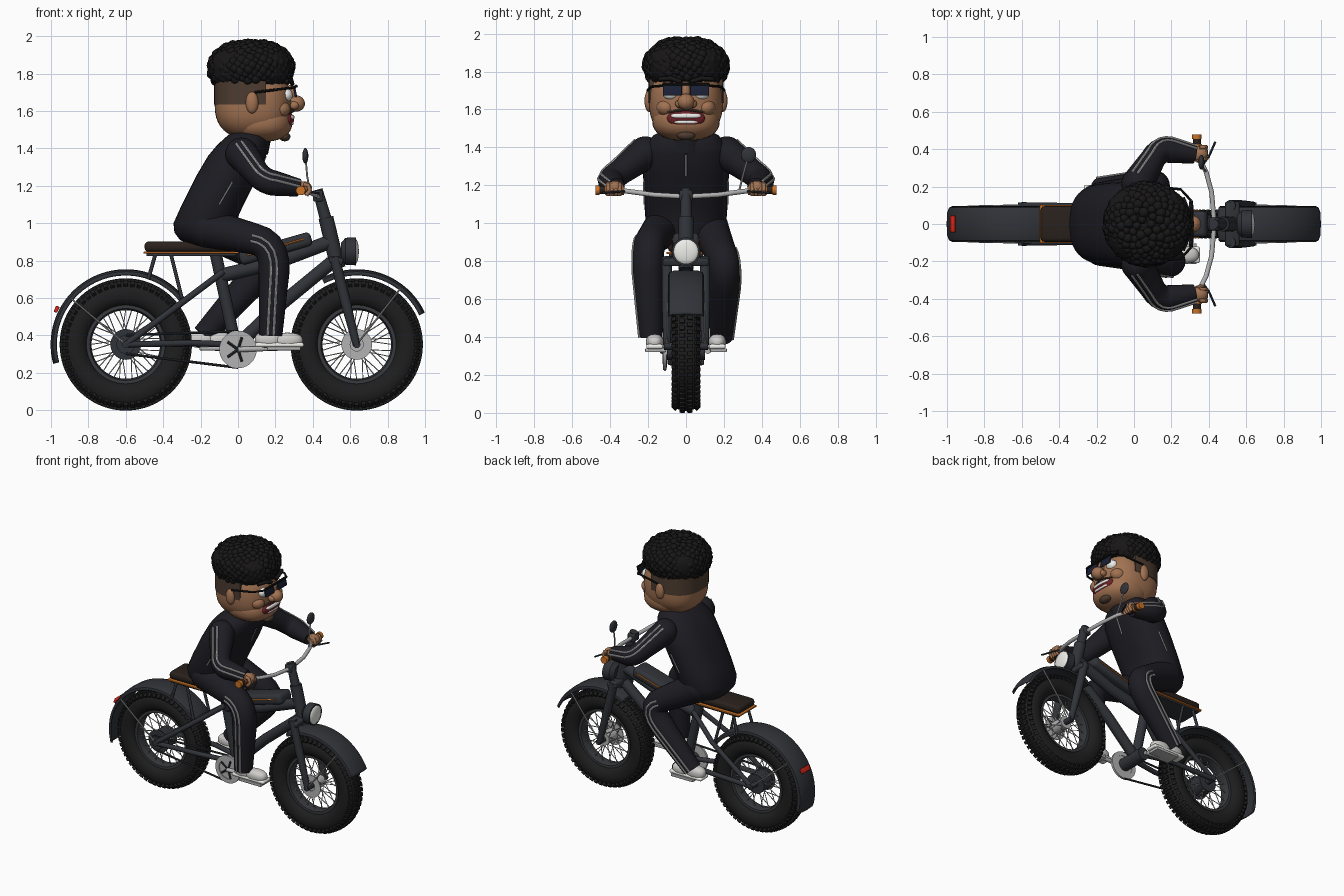
import bpy, bmesh, random
from math import sin, cos, pi, radians, sqrt
from mathutils import Vector as V, Matrix as M

if "Cube" in bpy.data.objects:
    bpy.data.objects.remove(bpy.data.objects["Cube"])

random.seed(4)
COL = dict(dark=(.03, .033, .04), tire=(.013, .013, .014), rim=(.04, .042, .047), metal=(.45, .45, .45),
           cloth=(.012, .012, .017), stripe=(.6, .6, .6), skin=(.36, .17, .085), fade=(.075, .045, .03),
           hair=(.009, .008, .008), seat=(.022, .015, .012), orange=(.6, .17, .02), shoe=(.62, .61, .59),
           white=(.85, .85, .82), lip=(.16, .015, .02), lens=(.01, .015, .035), red=(.7, .02, .01))
MATS = {}
for k, c in COL.items():
    MATS[k] = bpy.data.materials.new(k)
    MATS[k].diffuse_color = (*c, 1)

def obj(name, bm, col, ang=40):
    bmesh.ops.recalc_face_normals(bm, faces=bm.faces)
    me = bpy.data.meshes.new(name)
    for f in bm.faces:
        f.smooth = True
    bm.to_mesh(me)
    bm.free()
    me.set_sharp_from_angle(angle=radians(ang))
    me.materials.append(MATS[col])
    o = bpy.data.objects.new(name, me)
    bpy.context.collection.objects.link(o)
    return o

def loft(bm, rings, loop=False):
    vs = [[bm.verts.new(p) for p in r] for r in rings]
    n = len(vs[0])
    for a, b in zip(vs, vs[1:] + vs[:1] if loop else vs[1:]):
        for i in range(n):
            bm.faces.new((a[i], a[(i + 1) % n], b[(i + 1) % n], b[i]))
    if not loop:
        bm.faces.new(vs[0])
        bm.faces.new(vs[-1])

def tube(name, paths, r, col, n=14):
    """Round tubes along polylines; r is one radius or one per point."""
    bm = bmesh.new()
    for path in paths:
        P = [V(p) for p in path]
        d = P[-1] - P[0]
        ref = V((0, 0, 0))
        ref[min(range(3), key=lambda i: abs(d[i]))] = 1
        rings = []
        for i, p in enumerate(P):
            t = (P[min(i + 1, len(P) - 1)] - P[max(i - 1, 0)]).normalized()
            u = t.cross(ref).normalized()
            w = t.cross(u)
            rr = r[i] if isinstance(r, list) else r
            rings.append([p + rr * (cos(a) * u + sin(a) * w) for a in (2 * pi * k / n for k in range(n))])
        loft(bm, rings)
    return obj(name, bm, col)

def ball(name, c, r, col, p=1, rot=0, seg=32):
    bm = bmesh.new()
    bmesh.ops.create_uvsphere(bm, u_segments=seg, v_segments=seg // 2, radius=1)
    for v in bm.verts:
        v.co = V([abs(x) ** p * (1 if x > 0 else -1) * s for x, s in zip(v.co, r)])
    bm.transform(M.Translation(c) @ M.Rotation(rot, 4, 'Y'))
    return obj(name, bm, col, 70)

def box(name, c, s, col, bev=.01, slope=0):
    bm = bmesh.new()
    bmesh.ops.create_cube(bm, size=1)
    bm.transform(M.Diagonal((*s, 1)))
    if bev:
        bmesh.ops.bevel(bm, geom=bm.edges[:], offset=bev, segments=3, affect='EDGES', profile=.5)
    bm.transform(M.Translation(c) @ M.Rotation(-slope, 4, 'Y'))
    return obj(name, bm, col)

def lathe(name, c, prof, col, n=64):
    """Closed (y, radius) profile turned about the axle direction."""
    bm = bmesh.new()
    loft(bm, [[V(c) + V((r * cos(a), y, r * sin(a))) for y, r in prof]
              for a in (2 * pi * k / n for k in range(n))], True)
    return obj(name, bm, col)

def both(f):
    return [f(-1), f(1)]

# wheels with knobbed tyres, spokes and hubs
for nm, cx in (("front", .635), ("rear", -.6)):
    C = V((cx, 0, .352))
    lathe(nm + "_tire", C, [(.074 * abs(cos(a)) ** .8 * (1 if cos(a) > 0 else -1), .272 + .07 * sin(a))
                            for a in (2 * pi * k / 24 for k in range(24))], 'tire', 72)
    bm = bmesh.new()
    for k in range(56):
        for j, (y, r, tilt) in enumerate(((-.06, .325, .75), (-.02, .342, .1), (.02, .342, -.1), (.06, .325, -.75))):
            bmesh.ops.create_cube(bm, size=1, matrix=M.Translation(C) @ M.Rotation((k + j % 2 * .5) * pi / 28, 4, 'Y')
                                  @ M.Translation((0, y, r)) @ M.Rotation(tilt, 4, 'X') @ M.Diagonal((.022, .028, .02, 1)))
    obj(nm + "_tread", bm, 'tire', 20)
    lathe(nm + "_rim", C, [(-.04, .218), (-.04, .192), (0, .183), (.04, .192), (.04, .218)], 'rim')
    paths = []
    for k in range(36):
        a, s = 2 * pi * k / 36, (-1) ** k
        b = a + (.5 if k % 4 < 2 else -.5)
        paths.append([C + V((.045 * cos(b), .045 * s, .045 * sin(b))), C + V((.19 * cos(a), .01 * s, .19 * sin(a)))])
    tube(nm + "_spokes", paths, .0028, 'metal', 6)
    tube(nm + "_axle", [[C - V((0, .115, 0)), C + V((0, .115, 0))]], .02, 'dark')
    big = nm == "rear"
    tube(nm + "_hub", [[C - V((0, .05, 0)), C + V((0, .05, 0))]], .07 if big else .045, 'dark' if big else 'metal', 32)
    lathe(nm + "_brake_disc", C, [(y, r) for y, r in ((-.066, .035), (-.06, .035), (-.06, .082), (-.066, .082))],
          'dark' if big else 'metal', 40)
    # fender with curved lips
    a0, a1 = (38, 195) if big else (25, 118)
    bm = bmesh.new()
    rows = []
    for k in range(41):
        a = radians(a0 + (a1 - a0) * k / 40)
        rows.append([bm.verts.new(C + V((r * cos(a), y, r * sin(a)))) for y, r in
                     ((-.092, .37), (-.085, .386), (-.06, .395), (0, .398), (.06, .395), (.085, .386), (.092, .37))])
    for p, q in zip(rows, rows[1:]):
        for i in range(6):
            bm.faces.new((p[i], p[i + 1], q[i + 1], q[i]))
    m = obj(nm + "_fender", bm, 'dark').modifiers.new("thickness", 'SOLIDIFY')
    m.thickness, m.offset = .008, 0
    a = radians(140 if big else 52)
    tube(nm + "_fender_stays", both(lambda s: [C + V((0, .1 * s, 0)), C + V((.375 * cos(a), .094 * s, .375 * sin(a)))]), .005, 'metal', 8)
box("tail_light", (-.97, 0, .54), (.02, .09, .035), 'red', .005, radians(-25))

# frame, fork and supports
tube("head_tube", [[(.535, 0, .76), (.47, 0, 1.03)]], .04, 'dark', 20)
tube("down_tube", [[(.5, 0, .79), (.22, 0, .56), (0, 0, .35)]], .036, 'dark')
tube("top_tube", [[(.49, 0, .9), (.2, 0, .79), (-.09, 0, .72)]], .038, 'dark')
tube("seat_tube", [[(-.12, 0, .84), (-.01, 0, .33)]], .032, 'dark')
tube("seat_stays", both(lambda s: [(-.6, .1 * s, .352), (-.28, .095 * s, .59), (-.08, .03 * s, .74)]), .017, 'dark')
tube("chain_stays", both(lambda s: [(-.6, .1 * s, .352), (-.25, .09 * s, .36), (0, .04 * s, .35)]), .017, 'dark')
tube("seat_supports", both(lambda s: [(-.44, .08 * s, .84), (-.48, .09 * s, .7)])
     + both(lambda s: [(-.36, .08 * s, .84), (-.3, .09 * s, .6)]), .01, 'dark', 10)
tube("fork_legs", both(lambda s: [(.515, .1 * s, .82), (.57, .1 * s, .6), (.635, .1 * s, .345)]), [.028, .028, .02], 'dark')
box("fork_crown", (.525, 0, .8), (.075, .24, .04), 'dark', .012, radians(-14))
box("tank", (.2, 0, .865), (.4, .14, .075), 'dark', .025, radians(16))
tube("tank_trim", both(lambda s: [(.05, .071 * s, .83), (.35, .071 * s, .915)]), .005, 'orange', 8)
box("seat", (-.25, 0, .875), (.5, .19, .055), 'seat', .022)
box("seat_trim", (-.25, 0, .843), (.51, .205, .012), 'orange', .004)
box("seat_base", (-.25, 0, .832), (.48, .18, .015), 'dark', .004)

# headlight
tube("headlight_body", [[(.55, 0, .85), (.575, 0, .85), (.63, 0, .85)]], [.045, .072, .075], 'dark', 32)
ball("headlight_lens", (.628, 0, .85), (.018, .066, .066), 'white')

# handlebar, grips, levers, mirror
tube("stem", [[(.47, 0, 1.02), (.425, 0, 1.18)]], [.032, .027], 'dark')
box("stem_clamp", (.428, 0, 1.145), (.055, .07, .06), 'dark', .012)
tube("handlebar", [[(.335, -.46, 1.175), (.345, -.36, 1.175), (.385, -.28, 1.165), (.415, -.17, 1.15), (.43, 0, 1.14),
                    (.415, .17, 1.15), (.385, .28, 1.165), (.345, .36, 1.175), (.335, .46, 1.175)]], .013, 'metal')
tube("grips", both(lambda s: [(.342, .35 * s, 1.175), (.335, .47 * s, 1.175)]), .021, 'seat')
tube("grip_rings", both(lambda s: [(.335, .455 * s, 1.175), (.335, .478 * s, 1.175)])
     + both(lambda s: [(.338, .415 * s, 1.175), (.337, .425 * s, 1.175)]), .025, 'orange', 20)
tube("brake_levers", both(lambda s: [(.37, .32 * s, 1.17), (.4, .36 * s, 1.165), (.435, .44 * s, 1.16)]), .006, 'dark', 8)
tube("mirror_rod", [[(.385, .28, 1.17), (.37, .3, 1.25), (.362, .325, 1.34)]], .005, 'metal', 8)
ball("mirror", (.36, .33, 1.36), (.016, .04, .042), 'dark')

# drivetrain
tube("bottom_bracket", [[(0, -.1, .325), (0, .1, .325)]], .045, 'dark', 24)
lathe("chainring", (0, -.112, .325), [(-.008, .07), (-.008, .1), (.008, .1), (.008, .07)], 'metal')
tube("chainring_plate", [[(0, -.108, .325), (0, -.114, .325)]], .08, 'metal', 32)
tube("chainring_arms", [[(0, -.116, .325), (.07 * cos(a), -.116, .325 + .07 * sin(a))]
                        for a in (2 * pi * k / 5 for k in range(5))], .007, 'dark', 8)
tube("rear_cog", [[(-.6, -.1, .352), (-.6, -.085, .352)]], .05, 'dark', 28)
tube("chain", [[(-.6, -.1, .402), (0, -.11, .423)], [(-.6, -.1, .302), (0, -.11, .228)]], .007, 'dark', 8)
tube("cranks", [[(0, -.125, .325), (.23, -.125, .333)], [(0, .115, .325), (-.14, .125, .333)]], .014, 'metal')

# rider torso: lofted oval sections
bm = bmesh.new()
loft(bm, [[V((x + rx * cos(a), ry * abs(sin(a)) ** .75 * (1 if sin(a) > 0 else -1), z))
           for a in (2 * pi * k / 40 for k in range(40))] for z, x, rx, ry in
          ((.885, -.17, .08, .13), (.91, -.175, .135, .175), (.95, -.18, .16, .2), (1, -.18, .165, .212), (1.1, -.135, .165, .22),
           (1.25, -.06, .165, .226), (1.36, -.005, .155, .228), (1.42, .025, .135, .21), (1.465, .045, .105, .17), (1.5, .055, .07, .1))])
obj("jacket", bm, 'cloth', 75)
tube("collar", [[(.05, 0, 1.4), (.08, 0, 1.5)]], [.115, .105], 'cloth', 28)
tube("jacket_zip", [[(.105, 0, 1.25), (.15, 0, 1.36)]], .004, 'stripe', 8)
tube("jacket_pockets", both(lambda s: [(-.03, .222 * s, 1.22), (-.1, .221 * s, 1.1)]), .004, 'stripe', 8)

# limbs with rounded joints and double side stripes
def limb(name, a, b, c, r, out, s):
    a, b, c = V(a), V(b), V(c)
    p, q = b.lerp(a, .3), b.lerp(c, .3)
    pts = [a] + [p.lerp(b, t).lerp(b.lerp(q, t), t) for t in (0, .2, .4, .6, .8, 1)] + [c]
    rad = [r[0]] + [r[1]] * 6 + [r[2]]
    tube(name, [pts], rad, 'cloth', 24)
    ball(name + "_top", a, [r[0]] * 3, 'cloth')
    paths = [[], []]
    for i, pt in enumerate(pts):
        t = (pts[min(i + 1, 7)] - pts[max(i - 1, 0)]).normalized()
        o = V(out)
        o = (o - o.dot(t) * t).normalized()
        for path, e in zip(paths, (-1, 1)):
            path.append(pt + rad[i] * .98 * o + e * .016 * t.cross(o))
    tube(name + "_stripes", [x[(0 if r[0] < .1 else 1):] for x in paths], .007, 'stripe', 8)

for s, nm in ((-1, "right"), (1, "left")):
    limb(nm + "_sleeve", (.02, .215 * s, 1.37), (.135, .405 * s, 1.225), (.325, .37 * s, 1.19), (.088, .068, .048), (0, s, .5), s)
    # hand with fingers curled on the grip
    ball(nm + "_palm", (.35, .375 * s, 1.19), (.045, .04, .034), 'skin')
    tube(nm + "_fingers", [[(.35, y * s, 1.208), (.375, y * s, 1.203), (.385, y * s, 1.175), (.365, y * s, 1.15)]
                           for y in (.35, .37, .39, .41)], .012, 'skin', 10)
    tube(nm + "_thumb", [[(.335, .345 * s, 1.2), (.36, .335 * s, 1.175), (.37, .34 * s, 1.155)]], .014, 'skin', 10)
    near = s < 0
    knee = (.2, .205 * s, .89) if near else (.165, .21 * s, .79)
    fx = 0 if near else -.36
    limb(nm + "_trouser", (-.17, .12 * s, .975), knee, (.175 + fx, .185 * s, .4), (.105, .083, .062), (0, s, 0), s)
    # shoe and pedal
    box(nm + "_shoe_sole", (.222 + fx, .165 * s, .35), (.26, .088, .024), 'white', .01)
    ball(nm + "_shoe_toe", (.265 + fx, .165 * s, .373), (.082, .046, .042), 'shoe', .85)
    ball(nm + "_shoe_heel", (.165 + fx, .165 * s, .378), (.075, .045, .045), 'shoe', .85)
    box(nm + "_pedal", (.245 + (0 if near else -.36), .16 * s, .33), (.18, .11, .02), 'metal', .004)

# head, jaw, fade band
ball("head", (.08, 0, 1.64), (.205, .195, .19), 'skin', .8, seg=40)
ball("jaw", (.125, 0, 1.54), (.165, .178, .105), 'skin', .85)
bm = bmesh.new()
loft(bm, [[V((.08 + .207 * abs(cos(a)) ** .8 * (1 if cos(a) > 0 else -1), .198 * abs(sin(a)) ** .8 * (1 if sin(a) > 0 else -1), z))
           for a in (radians(75 + 210 * k / 40) for k in range(41))] for z in (1.635, 1.76)])
obj("hair_fade", bm, 'fade', 60)

# curly hair: core plus packed curls
ball("hair_core", (.07, 0, 1.83), (.222, .212, .13), 'hair', .8)
bm = bmesh.new()
N = 330
for k in range(N):
    z = 1 - 1.62 * (k + .5) / N
    q, a = sqrt(1 - z * z) ** .85, k * 2.39996
    c = V((.07 + .212 * q * cos(a), .205 * q * sin(a), 1.83 + .132 * z))
    if c.x > .22 and c.z < 1.76:
        c.z = 1.765
    bmesh.ops.create_icosphere(bm, subdivisions=2, radius=random.uniform(.022, .031), matrix=M.Translation(c))
obj("hair_curls", bm, 'hair', 60)

# face
ball("nose", (.312, 0, 1.64), (.046, .045, .043), 'skin')
ball("nose_bridge", (.28, 0, 1.69), (.03, .025, .05), 'skin')
for s, nm in ((-1, "right"), (1, "left")):
    ball(nm + "_ear", (.075, .195 * s, 1.645), (.034, .024, .058), 'skin')
    ball(nm + "_nostril", (.3, .037 * s, 1.63), (.026, .02, .022), 'skin')
    ball(nm + "_cheek", (.225, .105 * s, 1.61), (.055, .05, .045), 'skin')
    ball(nm + "_eye", (.258, .08 * s, 1.685), (.034, .042, .035), 'white')
    box(nm + "_lens", (.305, .072 * s, 1.703), (.012, .1, .062), 'lens', .005, radians(12))
    tube(nm + "_glasses_arm", [[(.305, .125 * s, 1.725), (.25, .185 * s, 1.72), (.09, .203 * s, 1.7)]], .007, 'hair', 8)
    tube(nm + "_brow", [[(.29, .025 * s, 1.745), (.285, .08 * s, 1.765), (.26, .14 * s, 1.76)]], .012, 'hair', 10)
tube("glasses_bar", [[(.308, -.125, 1.733), (.312, 0, 1.733), (.308, .125, 1.733)]], .008, 'hair', 8)
ball("lips", (.268, 0, 1.553), (.028, .1, .043), 'lip', .9)
ball("upper_teeth", (.28, 0, 1.566), (.022, .08, .014), 'white', .7)
ball("lower_teeth", (.278, 0, 1.534), (.02, .065, .01), 'white', .7)
ball("mouth_inside", (.286, 0, 1.55), (.014, .06, .013), 'lip')
tube("mustache", [[(.268, -.095, 1.585), (.295, 0, 1.602), (.268, .095, 1.585)]], [.005, .009, .005], 'fade', 8)
ball("goatee", (.25, 0, 1.463), (.03, .048, .025), 'fade')

for m in bpy.data.materials:
    if m.users and not m.is_grease_pencil:
        m.use_nodes = True
        m.node_tree.nodes["Principled BSDF"].inputs["Base Color"].default_value = m.diffuse_color
